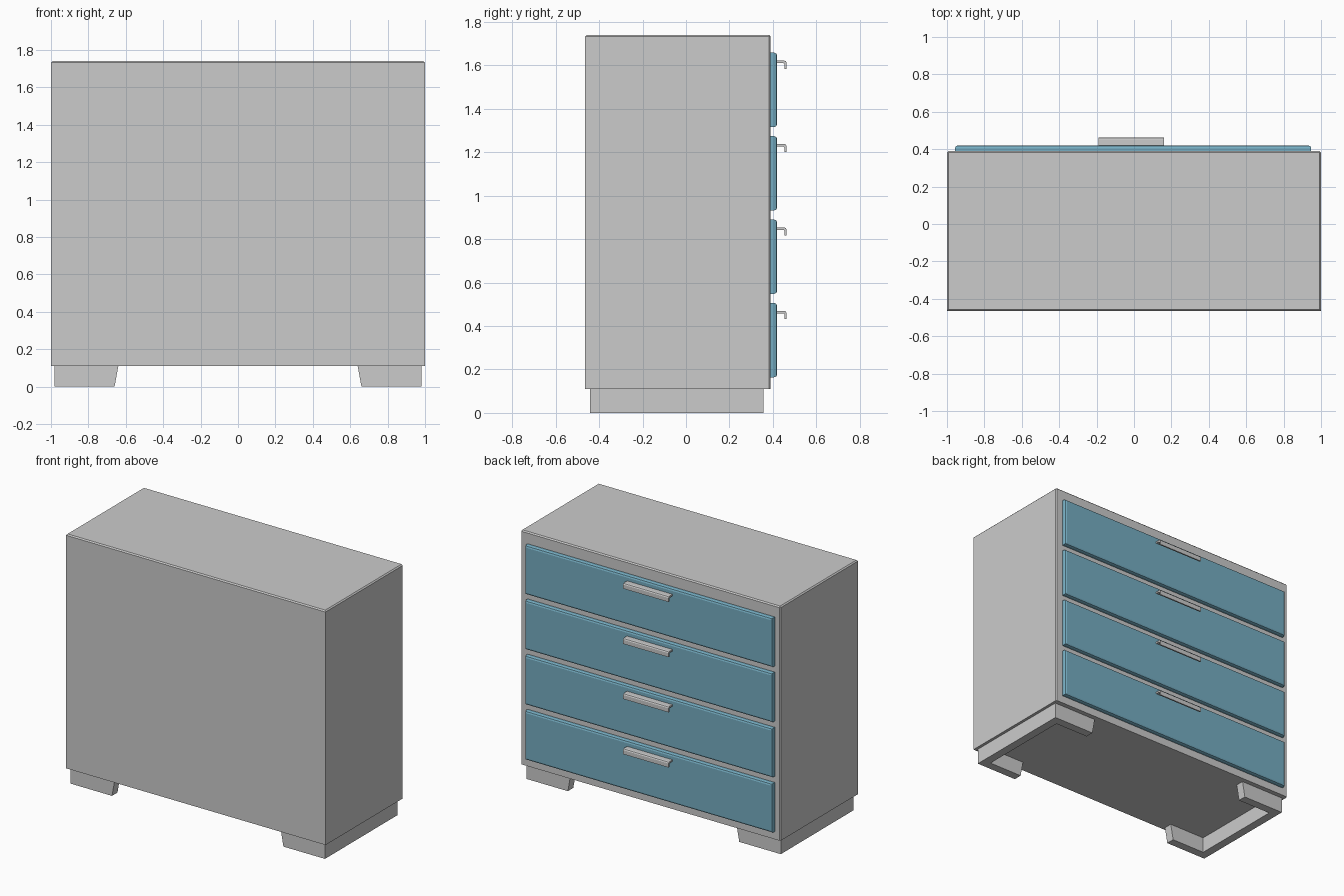
import bpy, bmesh
from mathutils import Vector

if "Cube" in bpy.data.objects:
    bpy.data.objects.remove(bpy.data.objects["Cube"])


def finish(name, bm, mat=None):
    bmesh.ops.recalc_face_normals(bm, faces=bm.faces)
    me = bpy.data.meshes.new(name)
    bm.to_mesh(me)
    bm.free()
    ob = bpy.data.objects.new(name, me)
    bpy.context.collection.objects.link(ob)
    if mat:
        me.materials.append(mat)
    return ob


def box(name, lo, hi, bevel, segments, pick, mat=None):
    """Box with a bevel on the edges chosen by pick(mid-point in -1..1)."""
    lo, hi = Vector(lo), Vector(hi)
    bm = bmesh.new()
    bmesh.ops.create_cube(bm, size=2)
    edges = [e for e in bm.edges if pick((e.verts[0].co + e.verts[1].co) / 2)]
    for v in bm.verts:
        v.co = Vector([(lo[i] + hi[i]) / 2 + v.co[i] * (hi[i] - lo[i]) / 2 for i in range(3)])
    bmesh.ops.bevel(bm, geom=edges, offset=bevel, segments=segments,
                    profile=0.5, affect='EDGES')
    return finish(name, bm, mat)


def extrude(name, points, vec):
    bm = bmesh.new()
    face = bm.faces.new([bm.verts.new(p) for p in points])
    new = bmesh.ops.extrude_face_region(bm, geom=[face])['geom']
    bmesh.ops.translate(bm, vec=vec, verts=[g for g in new if isinstance(g, bmesh.types.BMVert)])
    return finish(name, bm)


blue = bpy.data.materials.new("drawer_blue")
blue.diffuse_color = (0.18, 0.42, 0.54, 1)
blue.use_nodes = True
blue.node_tree.nodes["Principled BSDF"].inputs["Base Color"].default_value = blue.diffuse_color

# Cabinet body with a fine chamfer round the top and drawer side
box("cabinet_body", (-1, -0.465, 0.11), (1, 0.39, 1.74), 0.008, 1,
    lambda m: m.z > 0.9 or (m.y > 0.9 and abs(m.x) > 0.9))

# Four drawers, each with a bent pull
pull = [(0.415, 0.006), (0.452, 0.006), (0.459, 0.003), (0.463, -0.004), (0.463, -0.032),
        (0.453, -0.032), (0.453, -0.010), (0.449, -0.006), (0.415, -0.006)]
for i in range(4):
    top = 0.506 + 0.384 * i
    box(f"drawer_front_{i + 1}", (-0.957, 0.385, top - 0.342), (0.947, 0.42, top),
        0.014, 2, lambda m: m.y > 0.9, blue)
    extrude(f"drawer_handle_{i + 1}", [(-0.19, y, top - 0.042 + z) for y, z in pull],
            (0.35, 0, 0))

# U-shaped plinth at each end: side rail plus two feet with slanted ends
T = 0.06
Y0, Y1 = -0.443, 0.357
for s, side in ((-1, "left"), (1, "right")):
    bm = bmesh.new()
    rings = []
    for z, tip in ((0, 0.66), (0.11, 0.64)):
        outline = [(0.98, Y0), (0.98, Y1), (tip, Y1), (tip, Y1 - T),
                   (0.98 - T, Y1 - T), (0.98 - T, Y0 + T), (tip, Y0 + T), (tip, Y0)]
        rings.append([bm.verts.new((s * x, y, z)) for x, y in outline])
        bm.faces.new(rings[-1])
    for k in range(8):
        j = (k + 1) % 8
        bm.faces.new((rings[0][k], rings[0][j], rings[1][j], rings[1][k]))
    finish(f"plinth_{side}", bm)
